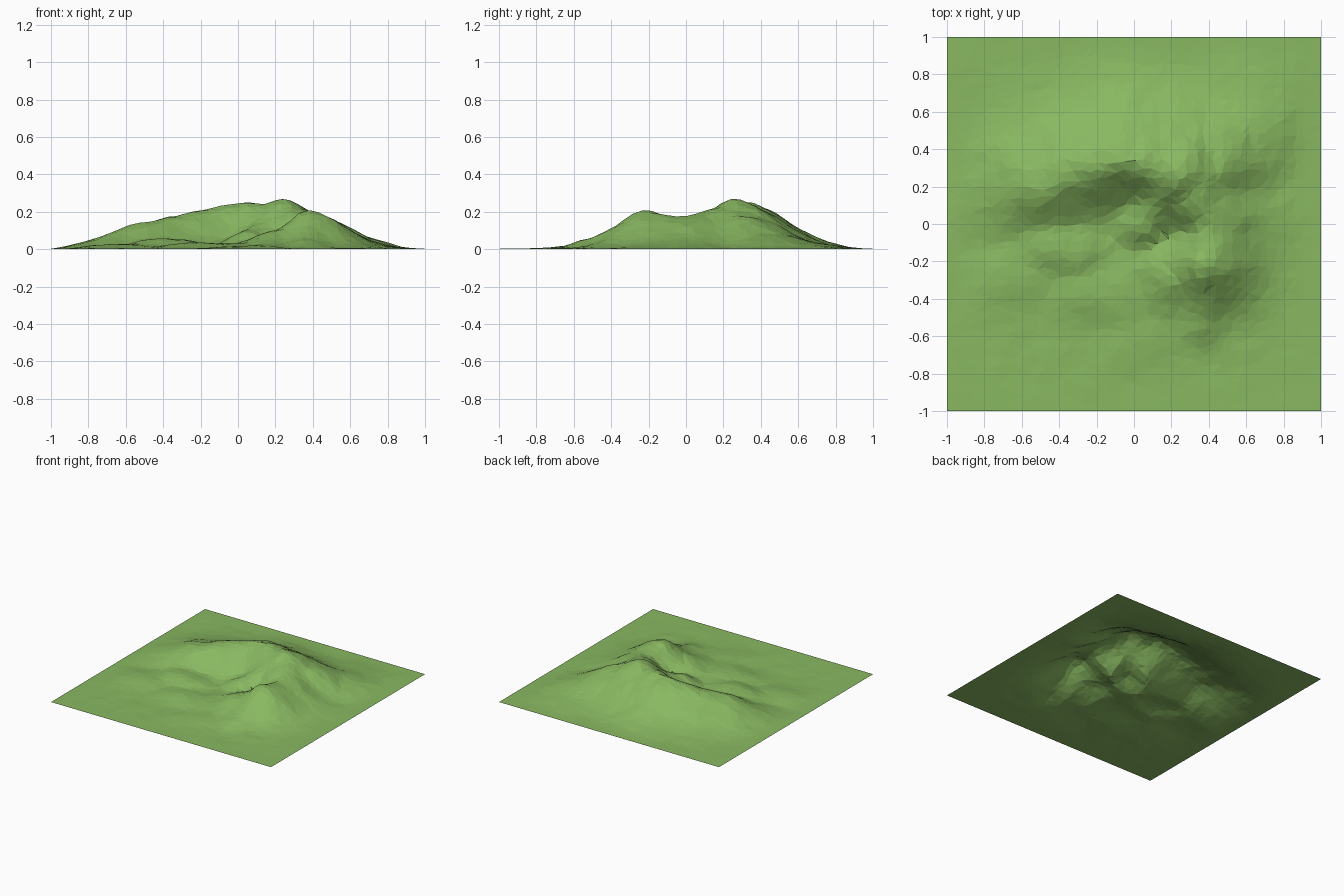
import bpy, bmesh, math, random
from mathutils import Vector, noise

random.seed(4)
if "Cube" in bpy.data.objects:
    bpy.data.objects.remove(bpy.data.objects["Cube"])

# Ridge lines: (x, y, height) points, a direction, falloff towards it, falloff away from it
NORTH, EAST = Vector((0, 1)), Vector((1, 0))
SPINES = [
    # main curved ridge
    ([(-.8, .17, .045), (-.5, .2, .14), (-.33, .26, .175), (-.05, .35, .225),
      (.24, .27, .265), (.42, .3, .18), (.55, .4, .09)], NORTH, .31, .2),
    # saddle, second summit and its falling crest
    ([(.32, .12, .2), (.42, 0, .17), (.38, -.2, .205), (.2, -.26, .1), (.04, -.3, .035)],
     EAST, .26, .17),
    # spurs
    ([(.38, -.25, .16), (.36, -.52, .055)], NORTH, .15, .12),
    ([(.15, .16, .17), (.06, 0, .1)], NORTH, .16, .12),
    # foothills
    ([(-.45, -.13, .055), (-.33, -.16, .055)], NORTH, .2, .12),
    ([(-.72, -.3, .02), (-.6, -.25, .025)], NORTH, .2, .14),
    ([(-.25, -.36, .03), (-.1, -.4, .03)], NORTH, .2, .15),
    ([(0, -.6, .015), (.2, -.56, .02)], NORTH, .2, .15),
]


def spine_height(p, points, direction, w_to, w_away):
    """Highest gaussian falloff from any segment of a ridge line."""
    best = 0
    for a, b in zip(points, points[1:]):
        a2, b2 = Vector(a[:2]), Vector(b[:2])
        seg = b2 - a2
        t = max(0, min(1, (p - a2).dot(seg) / seg.length_squared))
        off = p - (a2 + seg * t)
        d = off.length
        side = 0.5 + 0.5 * off.dot(direction) / (d + 0.02)
        w = w_away + (w_to - w_away) * side
        best = max(best, (a[2] + (b[2] - a[2]) * t) * math.exp(-(d / w) ** 2))
    return best


def height(x, y):
    p = Vector((x, y))
    h = sum(spine_height(p, *s) ** 5 for s in SPINES) ** 0.2
    rough = noise.noise(Vector((x * 4, y * 4, 2))) + 0.6 * noise.noise(Vector((x * 11, y * 11, 5)))
    fade = max(0, min(1, (1 - max(abs(x), abs(y))) * 5))
    return 0.009 + h * fade + rough * fade * (0.006 + 0.05 * h)


# Terrain sheet with irregular facets
N = 42
bm = bmesh.new()
bmesh.ops.create_grid(bm, x_segments=N, y_segments=N, size=1)
jitter = 0.3 * 2 / N
for v in bm.verts:
    if max(abs(v.co.x), abs(v.co.y)) < 0.999:
        v.co.x += random.uniform(-jitter, jitter)
        v.co.y += random.uniform(-jitter, jitter)
    v.co.z = height(v.co.x, v.co.y)
low = min(v.co.z for v in bm.verts)
for v in bm.verts:
    v.co.z -= low
bmesh.ops.triangulate(bm, faces=bm.faces[:], quad_method='SHORT_EDGE')
bmesh.ops.recalc_face_normals(bm, faces=bm.faces[:])
if sum(f.normal.z for f in bm.faces) < 0:
    bmesh.ops.reverse_faces(bm, faces=bm.faces[:])

mesh = bpy.data.meshes.new("hill_terrain")
bm.to_mesh(mesh)
bm.free()

# Grass colour
grass = bpy.data.materials.new("grass_green")
grass.use_nodes = True
color = (0.25, 0.48, 0.12, 1)
grass.diffuse_color = color
shader = grass.node_tree.nodes["Principled BSDF"]
shader.inputs["Base Color"].default_value = color
shader.inputs["Roughness"].default_value = 0.9
mesh.materials.append(grass)

terrain = bpy.data.objects.new("hill_terrain", mesh)
bpy.context.collection.objects.link(terrain)
